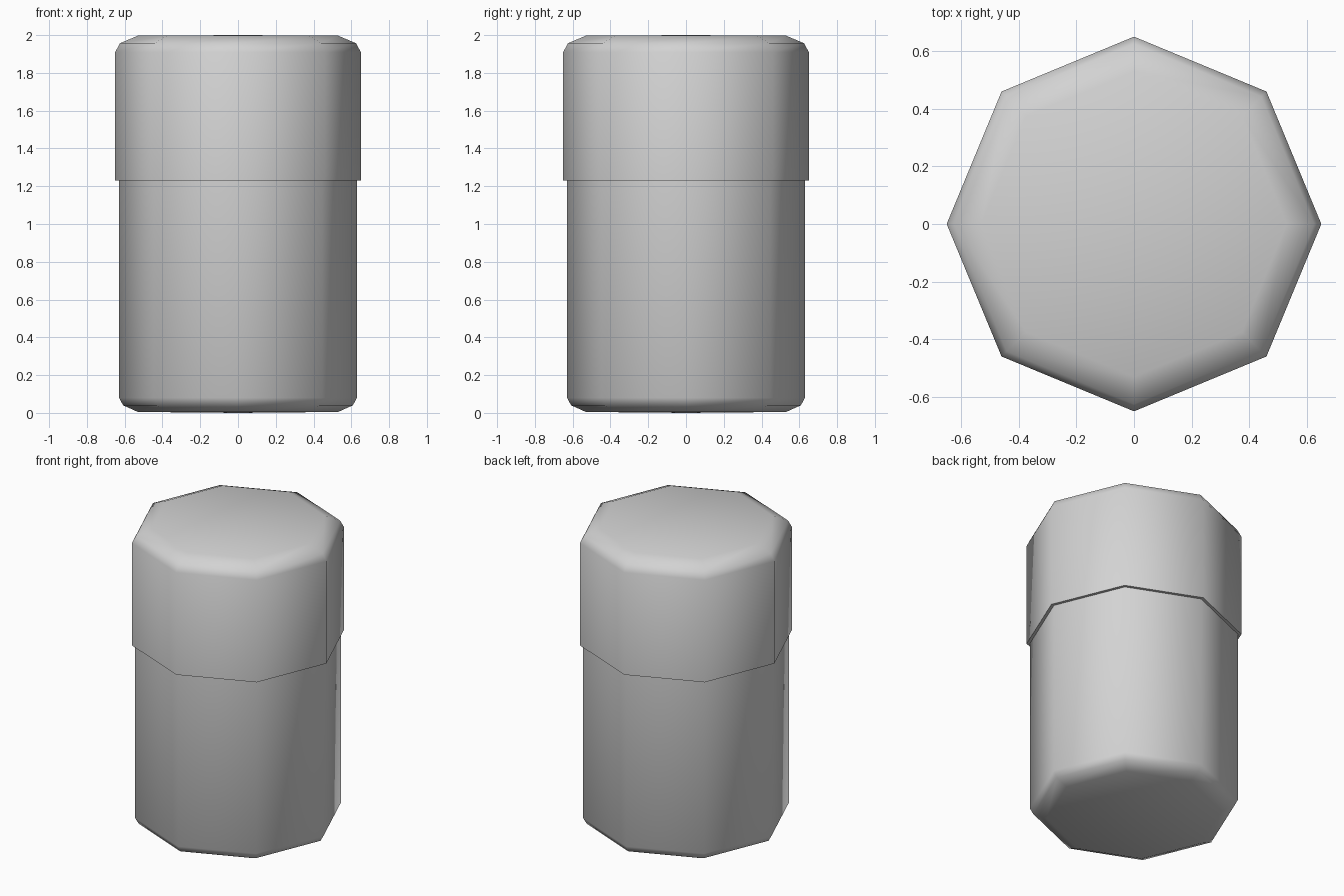
import bpy, bmesh, math

if "Cube" in bpy.data.objects:
    bpy.data.objects.remove(bpy.data.objects["Cube"])

SIDES = 8


def flat_material(name, rgb):
    mat = bpy.data.materials.new(name)
    mat.diffuse_color = (*rgb, 1.0)
    mat.use_nodes = True
    mat.node_tree.nodes["Principled BSDF"].inputs["Base Color"].default_value = mat.diffuse_color
    return mat


def lathe(name, profile, mat):
    """Spin (radius, z) points into an eight-sided solid; radius 0 makes a pole."""
    bm = bmesh.new()
    rings = []
    for r, z in profile:
        if r == 0:
            rings.append([bm.verts.new((0, 0, z))] * SIDES)
        else:
            rings.append([bm.verts.new((r * math.cos(math.tau * i / SIDES),
                                        r * math.sin(math.tau * i / SIDES), z))
                          for i in range(SIDES)])
    for a, b in zip(rings, rings[1:]):
        for i in range(SIDES):
            j = (i + 1) % SIDES
            bm.faces.new(list(dict.fromkeys((a[i], a[j], b[j], b[i]))))
    bmesh.ops.recalc_face_normals(bm, faces=bm.faces)
    mesh = bpy.data.meshes.new(name)
    bm.to_mesh(mesh)
    bm.free()
    mesh.materials.append(mat)
    obj = bpy.data.objects.new(name, mesh)
    bpy.context.collection.objects.link(obj)
    bpy.ops.object.select_all(action='DESELECT')
    obj.select_set(True)
    bpy.context.view_layer.objects.active = obj
    bpy.ops.object.shade_smooth_by_angle(angle=math.radians(70))
    return obj


grey = flat_material("light grey", (0.65, 0.65, 0.65))

# Body: rounded foot, straight wall running up to just inside the lid
lathe("jar_body", [(0, 0), (0.53, 0.005), (0.608, 0.04), (0.63, 0.08),
                   (0.63, 1.24)], grey)

# Lid: thin overhanging rim, straight wall, rounded shoulder and nearly flat top
lathe("jar_lid", [(0.629, 1.23), (0.65, 1.23), (0.65, 1.91), (0.625, 1.957),
                  (0.53, 1.997), (0, 2.0)], grey)
